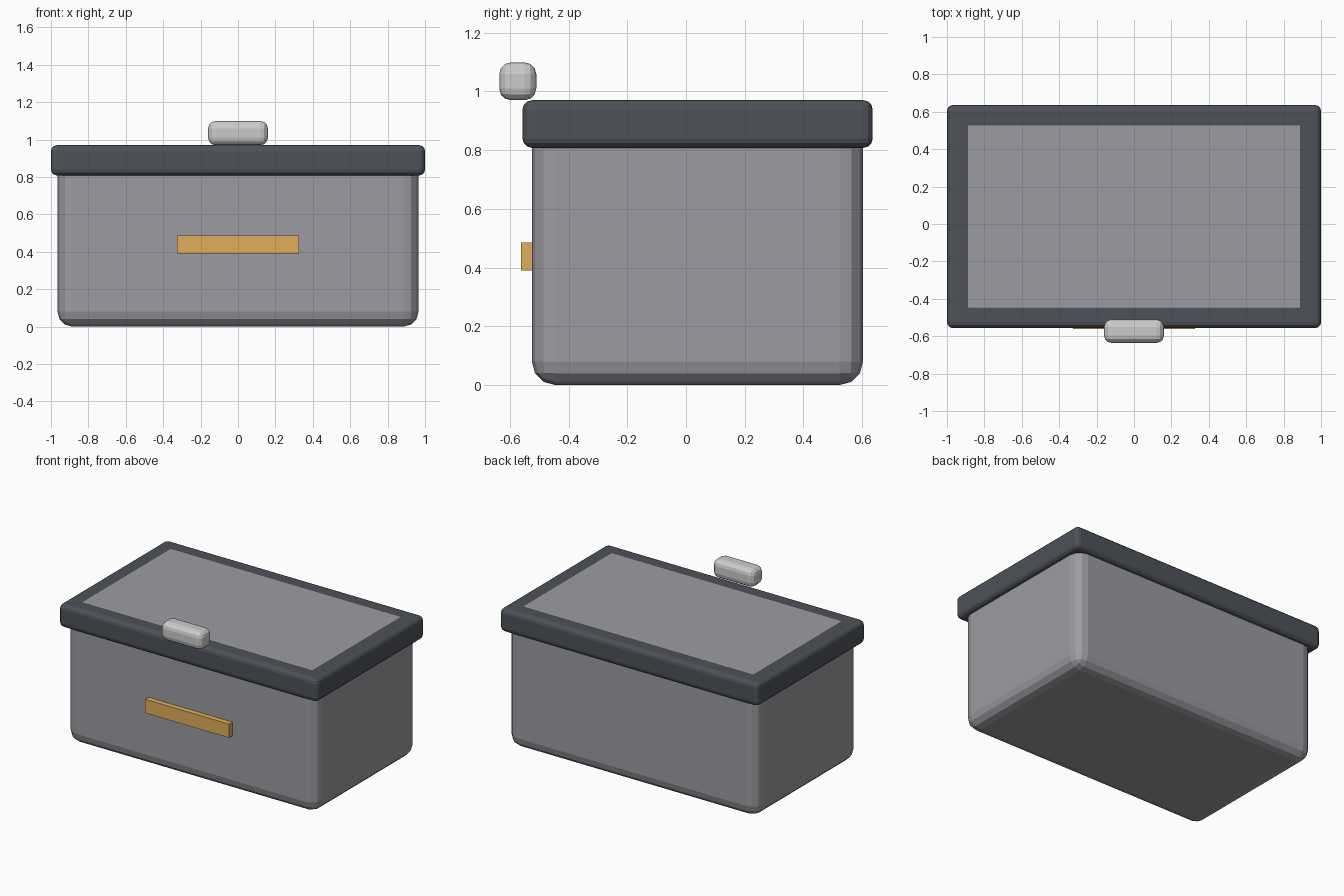
import bpy

if "Cube" in bpy.data.objects:
    bpy.data.objects.remove(bpy.data.objects["Cube"])


def material(name, color):
    m = bpy.data.materials.new(name)
    m.diffuse_color = (*color, 1)
    m.use_nodes = True
    m.node_tree.nodes["Principled BSDF"].inputs["Base Color"].default_value = m.diffuse_color
    return m


def box(name, lo, hi, mat, bevel=0.0, segments=3):
    """Box between two corners, with optional rounded edges."""
    bpy.ops.mesh.primitive_cube_add(size=1, location=[(a + b) / 2 for a, b in zip(lo, hi)])
    ob = bpy.context.object
    ob.name = name
    ob.scale = [b - a for a, b in zip(lo, hi)]
    bpy.ops.object.transform_apply(location=False, rotation=False, scale=True)
    ob.data.materials.append(mat)
    if bevel:
        mod = ob.modifiers.new("rounded_edges", "BEVEL")
        mod.width = bevel
        mod.segments = segments
        mod.limit_method = "NONE"
    return ob


grey = material("body_grey", (0.33, 0.33, 0.36))
dark = material("lid_dark", (0.075, 0.085, 0.10))
silver = material("latch_silver", (0.72, 0.73, 0.75))
gold = material("handle_gold", (0.75, 0.43, 0.10))

# Main container, reaching up through the lid so its top shows as a panel
box("container_body", (-0.965, -0.525, 0), (0.965, 0.603, 0.971), grey, 0.08)
# Overhanging lid rim
box("lid", (-1, -0.557, 0.808), (1, 0.636, 0.97), dark, 0.032)
# Latch block on the front edge of the lid
box("latch", (-0.16, -0.636, 0.97), (0.16, -0.51, 1.099), silver, 0.04)
# Flat strip on the front
box("front_strip", (-0.325, -0.562, 0.39), (0.325, -0.515, 0.486), gold)
